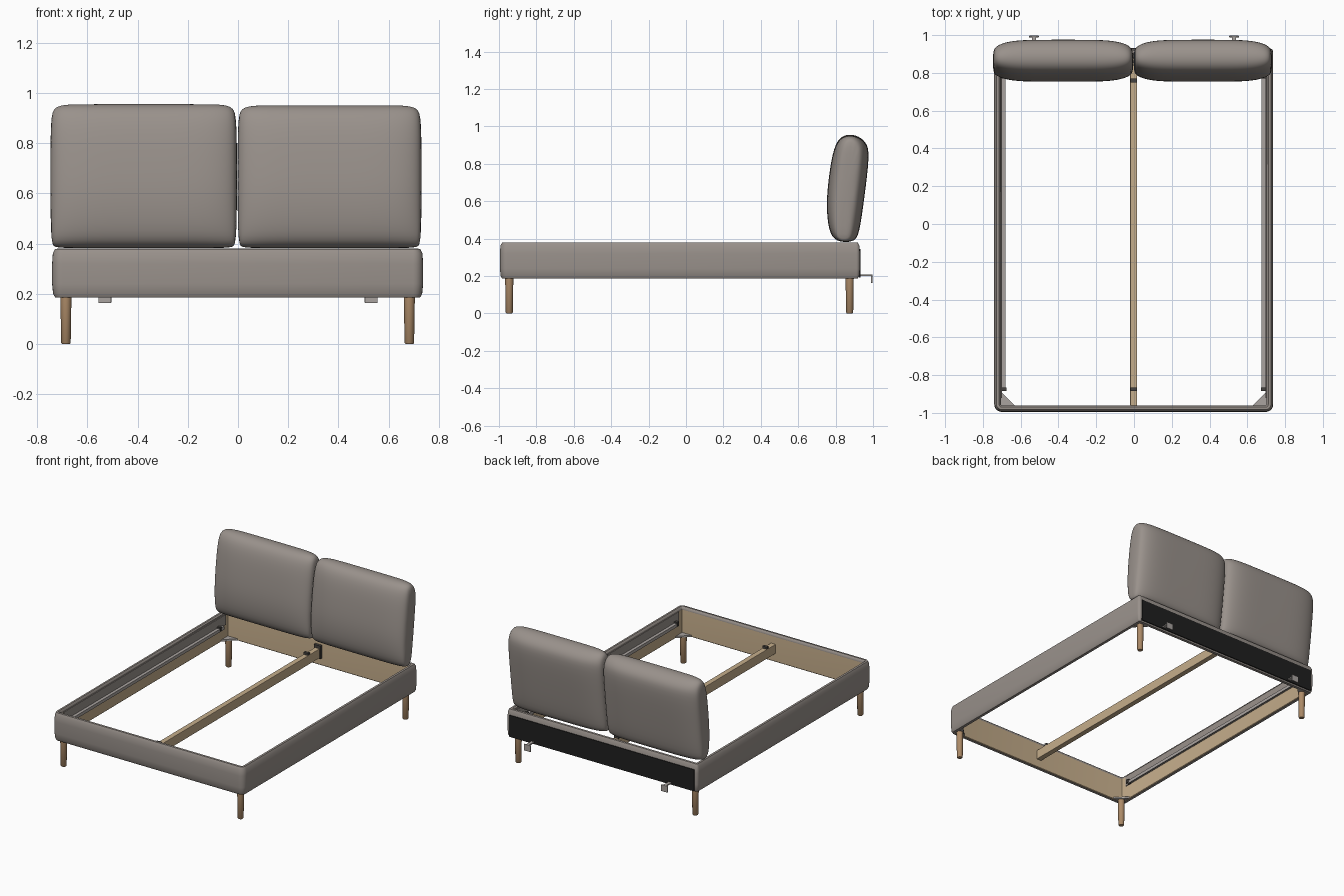
import bpy, bmesh, math
from mathutils import Vector

if "Cube" in bpy.data.objects:
    bpy.data.objects.remove(bpy.data.objects["Cube"], do_unlink=True)


def material(name, rgb):
    m = bpy.data.materials.new(name)
    m.use_nodes = True
    m.diffuse_color = (*rgb, 1)
    bsdf = m.node_tree.nodes["Principled BSDF"]
    bsdf.inputs["Base Color"].default_value = (*rgb, 1)
    bsdf.inputs["Roughness"].default_value = 0.8
    return m


FABRIC = material("grey fabric", (0.32, 0.285, 0.26))
PLY = material("pale wood", (0.56, 0.42, 0.26))
OAK = material("oak legs", (0.42, 0.26, 0.14))
BLACK = material("black backing", (0.014, 0.014, 0.014))
METAL = material("grey metal", (0.40, 0.37, 0.35))
DARK = material("dark fitting", (0.06, 0.055, 0.05))


def finish(bm, name, mats, angle=None):
    bmesh.ops.recalc_face_normals(bm, faces=bm.faces[:])
    mesh = bpy.data.meshes.new(name)
    bm.to_mesh(mesh)
    bm.free()
    for m in mats:
        mesh.materials.append(m)
    ob = bpy.data.objects.new(name, mesh)
    bpy.context.collection.objects.link(ob)
    if angle is not None:
        bpy.ops.object.select_all(action='DESELECT')
        ob.select_set(True)
        bpy.context.view_layer.objects.active = ob
        bpy.ops.object.shade_smooth_by_angle(angle=math.radians(angle))
    return ob


def box(name, lo, hi, mat, bevel=0.0):
    """Box between two corners, with optionally softened edges."""
    bm = bmesh.new()
    bmesh.ops.create_cube(bm, size=1)
    lo, hi = Vector(lo), Vector(hi)
    for v in bm.verts:
        v.co = (lo + hi) / 2 + v.co * (hi - lo)
    if bevel:
        bmesh.ops.bevel(bm, geom=bm.edges[:], offset=bevel, segments=2,
                        affect='EDGES', profile=0.5)
    return finish(bm, name, [mat])


def bridge(bm, a, b):
    """Quads between two closed rings of equal length."""
    n = len(a)
    return [bm.faces.new((a[i], a[(i + 1) % n], b[(i + 1) % n], b[i])) for i in range(n)]


# Upholstered frame: a wall section carried round a rounded rectangle
X0, X1, Y0, Y1 = -0.74, 0.737, -0.995, 0.93


def outline(inset):
    pts = []
    corners = [(X1, Y1, 0, 0.02), (X0, Y1, 90, 0.02), (X0, Y0, 180, 0.04), (X1, Y0, 270, 0.04)]
    for x, y, start, radius in corners:
        sx, sy = (1 if x > 0 else -1), (1 if y > 0 else -1)
        r = max(radius - inset, 0.003)
        cx, cy = x - sx * (inset + r), y - sy * (inset + r)
        for k in range(6):
            a = math.radians(start + 18 * k)
            pts.append((cx + r * math.cos(a), cy + r * math.sin(a)))
    return pts


section = [(0.012, 0.186), (0.004, 0.2), (0, 0.24), (0, 0.32), (0.003, 0.362),
           (0.012, 0.379), (0.026, 0.38), (0.034, 0.372), (0.035, 0.36), (0.035, 0.19),
           (0.031, 0.186)]
bm = bmesh.new()
rings = [[bm.verts.new((x, y, z)) for x, y in outline(d)] for d, z in section]
for i, ring in enumerate(rings):
    for f in bridge(bm, ring, rings[(i + 1) % len(rings)]):
        # bare wood on the inner wall
        f.material_index = 1 if i in (8, 9) else 0
finish(bm, "bed_frame", [FABRIC, PLY], 40)

# Backing cloth on the rear of the head rail
box("back_panel", (-0.715, 0.926, 0.192), (0.712, 0.933, 0.343), BLACK)

# Slat ledges, end caps and corner plates on both sides
for side, s, wall in (("right", -1, -0.705), ("left", 1, 0.702)):
    def span(name, a, b, y0, y1, z0, z1, mat):
        xs = sorted((wall - s * a, wall - s * b))
        box(side + "_" + name, (xs[0], y0, z0), (xs[1], y1, z1), mat)
    span("ledge_flange", 0, 0.005, -0.92, 0.87, 0.29, 0.362, FABRIC)
    span("ledge", 0.005, 0.026, -0.88, 0.82, 0.292, 0.302, METAL)
    span("ledge_lip", 0.022, 0.026, -0.88, 0.82, 0.28, 0.302, METAL)
    for end, y in (("foot", -0.885), ("head", 0.77)):
        span("ledge_cap_" + end, 0.004, 0.03, y, y + 0.02, 0.285, 0.312, DARK)
    for end, y, d in (("foot", -0.962, 1), ("head", 0.897, -1)):
        bm = bmesh.new()
        tri = [(wall, y), (wall - s * 0.075, y), (wall - s * 0.06, y + d * 0.015),
               (wall - s * 0.015, y + d * 0.06), (wall, y + d * 0.075)]
        low, high = [[bm.verts.new((px, py, z)) for px, py in tri] for z in (0.188, 0.2)]
        bridge(bm, low, high)
        bm.faces.new(low)
        bm.faces.new(high)
        finish(bm, f"{side}_{end}_corner_plate", [METAL])

# Centre beam with its end clamps
box("centre_beam", (-0.02, -0.962, 0.245), (0.017, 0.897, 0.31), PLY, 0.003)
for end, y in (("foot", -0.885), ("head", 0.75)):
    box(end + "_beam_clamp", (-0.019, y, 0.305), (0.016, y + 0.02, 0.325), DARK)
box("beam_hanger", (-0.027, 0.875, 0.24), (0.024, 0.898, 0.33), DARK)

# Slightly tapered round legs
for name, x, y in (("front_left", 0.682, -0.945), ("front_right", -0.685, -0.945),
                   ("back_left", 0.682, 0.875), ("back_right", -0.685, 0.875)):
    bm = bmesh.new()
    levels = [(0.015, 0), (0.019, 0.005), (0.022, 0.19)]
    rings = [[bm.verts.new((x + r * math.cos(math.tau * k / 20),
                            y + r * math.sin(math.tau * k / 20), z)) for k in range(20)]
             for r, z in levels]
    for a, b in zip(rings, rings[1:]):
        bridge(bm, a, b)
    bm.faces.new(rings[0])
    bm.faces.new(rings[-1])
    finish(bm, name + "_leg", [OAK], 40)

# Hooks behind the head rail
for side, x in (("left", 0.53), ("right", -0.53)):
    box(side + "_hook_arm", (x - 0.011, 0.925, 0.2), (x + 0.011, 0.995, 0.208), METAL)
    box(side + "_hook_plate", (x - 0.026, 0.988, 0.163), (x + 0.026, 0.997, 0.208), METAL, 0.003)

# Back cushions: a leaning side profile, shrinking towards both ends
profile = [(0.80, 0.38), (0.762, 0.44), (0.749, 0.58), (0.762, 0.72), (0.783, 0.86),
           (0.815, 0.94), (0.87, 0.96), (0.925, 0.948), (0.968, 0.91), (0.982, 0.85),
           (0.954, 0.62), (0.926, 0.42), (0.90, 0.38)]
MID_Z = 0.66


def cushion(name, x0, x1, top):
    bm = bmesh.new()
    cx, hw = (x0 + x1) / 2, (x1 - x0) / 2
    rings = []
    count = 16
    for i in range(count + 1):
        u = -math.cos(math.pi * (0.06 + 0.88 * i / count)) / math.cos(math.pi * 0.06)
        t = min(abs(u), 1)
        thick = 0.42 + 0.58 * (1 - t ** 5) ** 0.6
        tall = 0.84 + 0.16 * (1 - t ** 14) ** 0.5
        ring = []
        for y, z in profile:
            mid_y = 0.855 + 0.09 * (z - MID_Z)
            # bottom corners stay squarer than the top ones
            k = tall if z > MID_Z else 0.35 * tall + 0.65
            zz = MID_Z + (z - MID_Z) * k * (top if z > MID_Z else 1)
            ring.append(bm.verts.new((cx + hw * u, mid_y + (y - mid_y) * thick, zz)))
        rings.append(ring)
    for a, b in zip(rings, rings[1:]):
        bridge(bm, a, b)
    bm.faces.new(rings[0])
    bm.faces.new(rings[-1])
    ob = finish(bm, name, [FABRIC], 180)
    sub = ob.modifiers.new("soften", 'SUBSURF')
    sub.levels = sub.render_levels = 2


cushion("right_back_cushion", -0.748, -0.003, 1.0)
cushion("left_back_cushion", -0.003, 0.732, 0.985)
